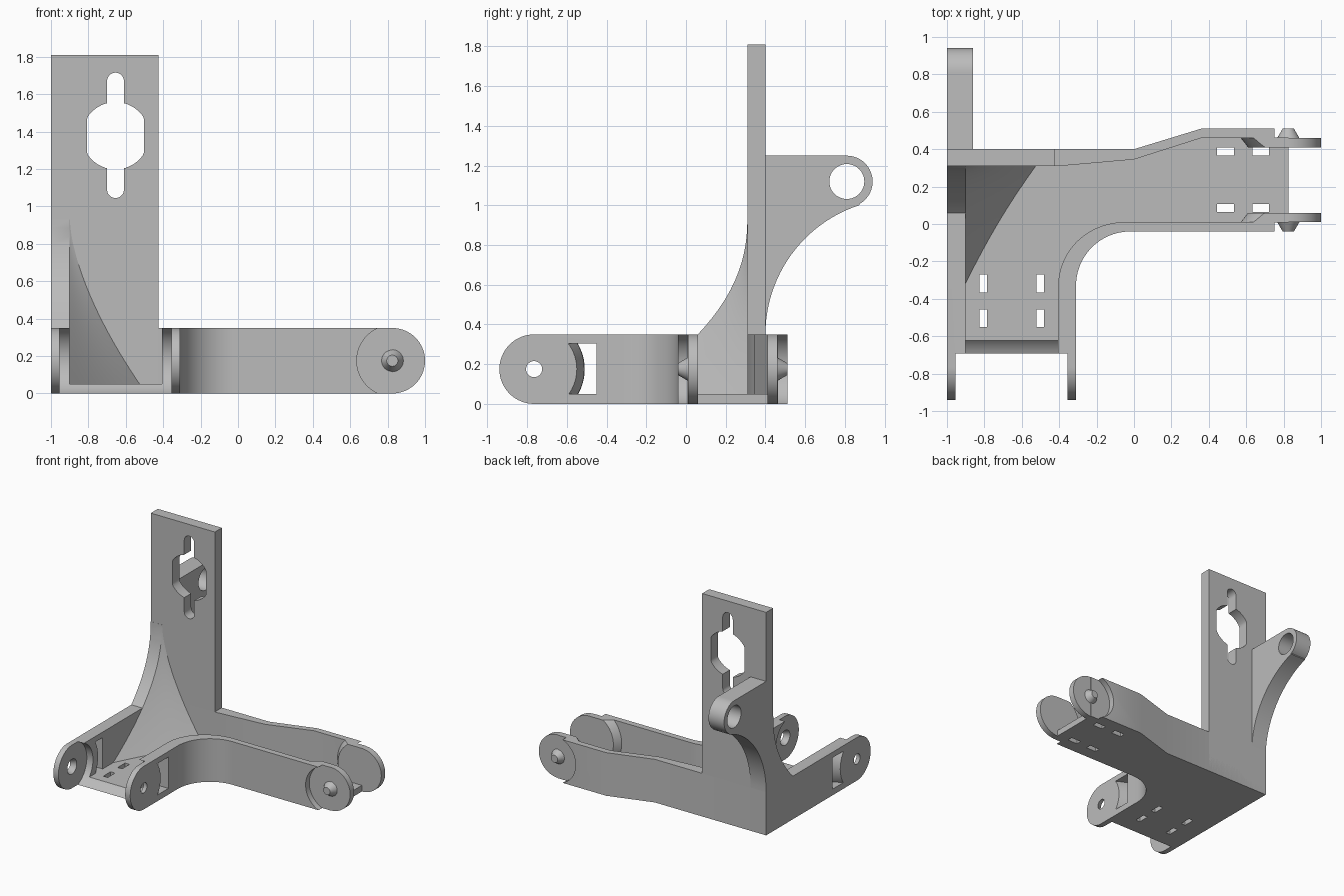
import bpy, bmesh, math
from mathutils import Vector

old = bpy.data.objects.get("Cube")
if old:
    bpy.data.objects.remove(old, do_unlink=True)

grey = bpy.data.materials.new("plain grey")
grey.use_nodes = True
COLOUR = (0.5, 0.5, 0.5, 1)
grey.diffuse_color = COLOUR
grey.node_tree.nodes["Principled BSDF"].inputs["Base Color"].default_value = COLOUR


def finish(name, bm):
    bmesh.ops.recalc_face_normals(bm, faces=bm.faces)
    mesh = bpy.data.meshes.new(name)
    bm.to_mesh(mesh)
    bm.free()
    mesh.materials.append(grey)
    ob = bpy.data.objects.new(name, mesh)
    bpy.context.collection.objects.link(ob)
    return ob


def prism(name, outline, axis, lo, hi):
    """Extrude a closed 2D outline along an axis."""
    place = {"x": lambda u, v: (lo, u, v), "y": lambda u, v: (u, lo, v),
             "z": lambda u, v: (u, v, lo)}[axis]
    bm = bmesh.new()
    face = bm.faces.new([bm.verts.new(place(u, v)) for u, v in outline])
    grown = bmesh.ops.extrude_face_region(bm, geom=[face])["geom"]
    step = Vector([(hi - lo) * (axis == a) for a in "xyz"])
    bmesh.ops.translate(bm, vec=step, verts=[v for v in grown if isinstance(v, bmesh.types.BMVert)])
    return finish(name, bm)


def rect(u0, u1, v0, v1):
    return [(u0, v0), (u1, v0), (u1, v1), (u0, v1)]


def arc(cu, cv, ru, rv, start, end, n=24):
    angles = [math.radians(start + (end - start) * i / n) for i in range(n + 1)]
    return [(cu + ru * math.cos(a), cv + rv * math.sin(a)) for a in angles]


def cone(name, p0, p1, r0, r1):
    """Round bar or cone between two points."""
    p0, p1 = Vector(p0), Vector(p1)
    bm = bmesh.new()
    bmesh.ops.create_cone(bm, cap_ends=True, segments=64, radius1=r0, radius2=r1,
                          depth=(p1 - p0).length)
    turn = Vector((0, 0, 1)).rotation_difference(p1 - p0).to_matrix()
    bmesh.ops.rotate(bm, matrix=turn, verts=bm.verts)
    bmesh.ops.translate(bm, vec=(p0 + p1) / 2, verts=bm.verts)
    return finish(name, bm)


def combine(target, tool, operation="DIFFERENCE"):
    mod = target.modifiers.new("combine", "BOOLEAN")
    mod.operation, mod.solver, mod.object = operation, "EXACT", tool
    bpy.context.view_layer.objects.active = target
    bpy.ops.object.modifier_apply(modifier=mod.name)
    bpy.data.objects.remove(tool, do_unlink=True)


H, MID, FLOOR = 0.35, 0.175, 0.05
FORK_Y, PEG_X = -0.765, 0.825

# Bent tray: outer outline minus the open channel
outer = [(-1, 0.4), (-1, FORK_Y), (-0.31, FORK_Y)]
outer += arc(-0.02, -0.33, 0.29, 0.29, 180, 90)
outer += [(PEG_X, -0.04), (PEG_X, 0.51), (0.36, 0.51), (0, 0.4)]
inner = [(-0.9, 0.31), (-0.9, -0.9), (-0.405, -0.9)]
inner += arc(-0.05, -0.33, 0.355, 0.34, 180, 90)
inner += [(0.9, 0.01), (0.9, 0.46), (0.36, 0.46), (0, 0.345), (-0.4, 0.31)]
tray = prism("bent_tray", outer, "z", 0, H)
combine(tray, prism("channel_cutter", inner, "z", FLOOR, 0.5))

# Clearance scoops around both hinge axes
combine(tray, cone("fork_scoop", (-0.955, FORK_Y, MID), (-0.355, FORK_Y, MID), 0.19, 0.19))
for y0, y1 in ((-0.1, 0.01), (0.46, 0.6)):
    combine(tray, cone("arm_scoop", (PEG_X, y0, MID), (PEG_X, y1, MID), 0.19, 0.19))

# Fork ends with tapered holes and curved windows: outer face, thickness direction
for face, d in ((-1, 1), (-0.31, -1)):
    a, b = face, face + d * 0.045
    combine(tray, cone("fork_end", (a, FORK_Y, MID), (b, FORK_Y, MID), MID, MID), "UNION")
    combine(tray, cone("pin_hole", (a - d * 0.01, FORK_Y, MID), (b + d * 0.01, FORK_Y, MID),
                       0.036, 0.065))
    lo, hi = sorted((face - d * 0.01, face + d * 0.11))
    window = prism("window_cutter", rect(-0.605, -0.45, FLOOR, 0.305), "x", lo, hi)
    combine(window, cone("window_curve", (face - d * 0.02, FORK_Y, MID),
                         (face + d * 0.12, FORK_Y, MID), 0.207, 0.263))
    combine(tray, window)

# Tie slots through the floor
for cx in (-0.805, -0.5):
    for cy in (-0.318, -0.503):
        combine(tray, prism("slot", rect(cx - 0.02, cx + 0.02, cy - 0.047, cy + 0.047), "z", -0.1, 0.1))
for cx in (0.49, 0.678):
    for cy in (0.086, 0.388):
        combine(tray, prism("slot", rect(cx - 0.045, cx + 0.045, cy - 0.022, cy + 0.022), "z", -0.1, 0.1))

# Hinge tabs with a flared root, and the conical pegs
parts = []
for side, wall, d in (("front", 0.01, 1), ("back", 0.46, -1)):
    tip = wall + d * 0.05
    root = cone(side + "_tab", (PEG_X, wall - d * 0.003, MID), (PEG_X, tip, MID), 0.257, 0.215)
    combine(root, prism("trim", rect(0.4, PEG_X, 0, H), "y", -0.2, 0.7), "INTERSECT")
    combine(root, cone("round_end", (PEG_X, wall, MID), (PEG_X, tip, MID), MID, MID), "UNION")
    parts.append(root)
    parts.append(cone(side + "_peg", (PEG_X, wall + d * 0.005, MID),
                      (PEG_X, wall - d * 0.05, MID), 0.062, 0.03))

# Upright plate with a keyhole
plate = prism("upright_plate", rect(-1, -0.425, 0, 1.81), "y", 0.31, 0.4)
KX, KZ = -0.655, 1.378
bore = [(max(KX - 0.152, min(KX + 0.152, u)), v) for u, v in arc(KX, KZ, 0.18, 0.18, 0, 354, 59)]
slot = arc(KX, 1.67, 0.045, 0.045, 0, 180) + arc(KX, 1.09, 0.045, 0.045, 180, 360)
for shape in (bore, slot):
    combine(plate, prism("keyhole_cutter", shape, "y", 0.2, 0.5))

# Rear lug with a hanging hole
lug_outline = [(0.39, 0.35), (0.39, 1.25)]
lug_outline += arc(0.81, 1.12, 0.13, 0.13, 90, -60)
lug_outline += arc(1.084, 0.35, 0.684, 0.684, 108, 180)
lug = prism("rear_lug", lug_outline, "x", -1, -0.86)
combine(lug, cone("lug_hole", (-1.1, 0.81, 1.12), (-0.8, 0.81, 1.12), 0.088, 0.088))

# Flared corner brace: stacked sections shrinking towards the top
bm = bmesh.new()
rings, STEPS, SIDES = [], 20, 8
for i in range(STEPS + 1):
    s = 1 - i / STEPS
    z = 0.93 - 0.89 * s
    a, b = 0.38 * s ** 1.6 + 0.001, 0.64 * s ** 2.2 + 0.001
    ring = [(-0.9 + a, 0.35), (-1, 0.35), (-1, 0.31 - b)]
    for k in range(SIDES + 1):
        t = k / SIDES
        sag = 1 - 0.2 * t * (1 - t)
        ring.append((-0.9 + a * t * sag, 0.31 - b * (1 - t) * sag))
    rings.append([bm.verts.new((x, y, z)) for x, y in ring])
for low, high in zip(rings, rings[1:]):
    for k in range(len(low)):
        n = (k + 1) % len(low)
        bm.faces.new((low[k], low[n], high[n], high[k]))
bm.faces.new(rings[0])
bm.faces.new(rings[-1])
brace = finish("corner_brace", bm)
# Keep the brace's outer strip inside the side wall
combine(brace, prism("trim", rect(-1.1, -0.9, -0.6, 0.0), "z", -0.1, 0.3))

for ob in [tray, plate, lug, brace] + parts:
    bpy.ops.object.select_all(action="DESELECT")
    ob.select_set(True)
    bpy.context.view_layer.objects.active = ob
    bpy.ops.object.shade_smooth_by_angle(angle=math.radians(30))
